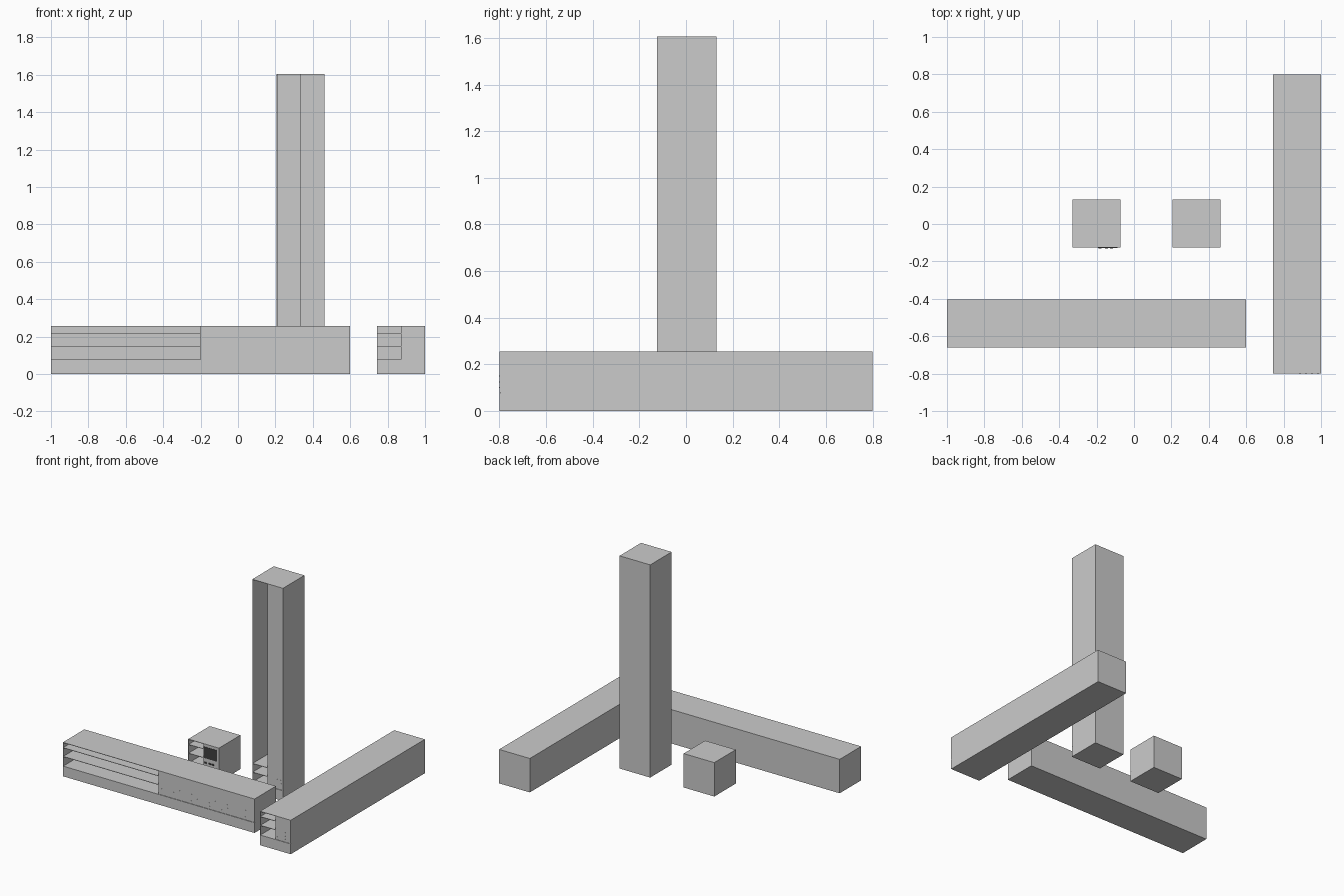
import bpy

if "Cube" in bpy.data.objects:
    bpy.data.objects.remove(bpy.data.objects["Cube"])

W = 0.256      # cabinet module size
T = 0.003      # sheet thickness
PLINTH = 0.077


def box_object(name, boxes, color=None):
    """One mesh object made of axis-aligned boxes given as (min, max)."""
    verts, faces = [], []
    for (x0, y0, z0), (x1, y1, z1) in boxes:
        n = len(verts)
        verts += [(x, y, z) for z in (z0, z1) for x, y in
                  ((x0, y0), (x1, y0), (x1, y1), (x0, y1))]
        faces += [[n + i for i in f] for f in
                  ((3, 2, 1, 0), (4, 5, 6, 7), (0, 1, 5, 4),
                   (1, 2, 6, 5), (2, 3, 7, 6), (3, 0, 4, 7))]
    mesh = bpy.data.meshes.new(name)
    mesh.from_pydata(verts, [], faces)
    obj = bpy.data.objects.new(name, mesh)
    bpy.context.collection.objects.link(obj)
    if color:
        mat = bpy.data.materials.new(name + "_color")
        mat.diffuse_color = color
        mat.use_nodes = True
        mat.node_tree.nodes["Principled BSDF"].inputs["Base Color"].default_value = mat.diffuse_color
        mesh.materials.append(mat)
    return obj


def cabinet(name, x0, y0, width=W, depth=W, height=W):
    """Open shelves on the left half, closed panel on the right half."""
    x1, y1, xm = x0 + width, y0 + depth, x0 + width / 2
    # solid base and closed right half, with a thin groove between them
    box_object(name + "_plinth", [((x0, y0, 0), (x1, y1, PLINTH))])
    gap = PLINTH + 0.003
    box_object(name + "_closed_half", [((xm, y0, gap), (x1, y1, height))])
    box_object(name + "_groove_core", [((xm, y0 + 0.004, PLINTH), (x1, y1, gap))])
    # thin shell round the open half
    box_object(name + "_open_shell", [
        ((x0, y0, PLINTH), (x0 + T, y1, height - T)),
        ((x0, y0, height - T), (xm, y1, height)),
        ((x0 + T, y1 - T, PLINTH), (xm, y1, height - T))])
    # shelves keep their height however far the cabinet is stretched
    box_object(name + "_shelves", [
        ((x0 + T, y0, z - T / 2), (xm, y1 - T, z + T / 2)) for z in (0.149, 0.215)])
    return xm, x1


def vents(name, xa, xb, y):
    """Rows of tiny marks on the closed front."""
    n = max(4, round((xb - xa) / 0.05))
    step = (xb - xa) / n
    box_object(name + "_vents", [
        ((xa + (i + .5) * step - .003, y - .001, z - .002),
         (xa + (i + .5) * step + .003, y + .001, z + .002))
        for i in range(n) for z in (0.10, 0.125, 0.15)])


# plain module, then versions stretched in width, depth and height
cabinet("small_cabinet", -0.328, -0.125)
for name, x, y, size in (
        ("wide_cabinet", -1.0, -0.66, {"width": 1.6}),
        ("deep_cabinet", 0.744, -0.8, {"depth": 1.6}),
        ("tall_cabinet", 0.207, -0.125, {"height": 1.605})):
    xa, xb = cabinet(name, x, y, **size)
    vents(name, xa, xb, y)

# dark screen and small knobs on the plain module
box_object("screen", [((-0.193, -0.127, 0.15), (-0.087, -0.124, 0.235))],
           (0.05, 0.05, 0.05, 1))
box_object("knobs", [((x, -0.132, 0.112), (x + 0.016, -0.124, 0.122))
                     for x in (-0.19, -0.155, -0.128)], (0.08, 0.08, 0.08, 1))
